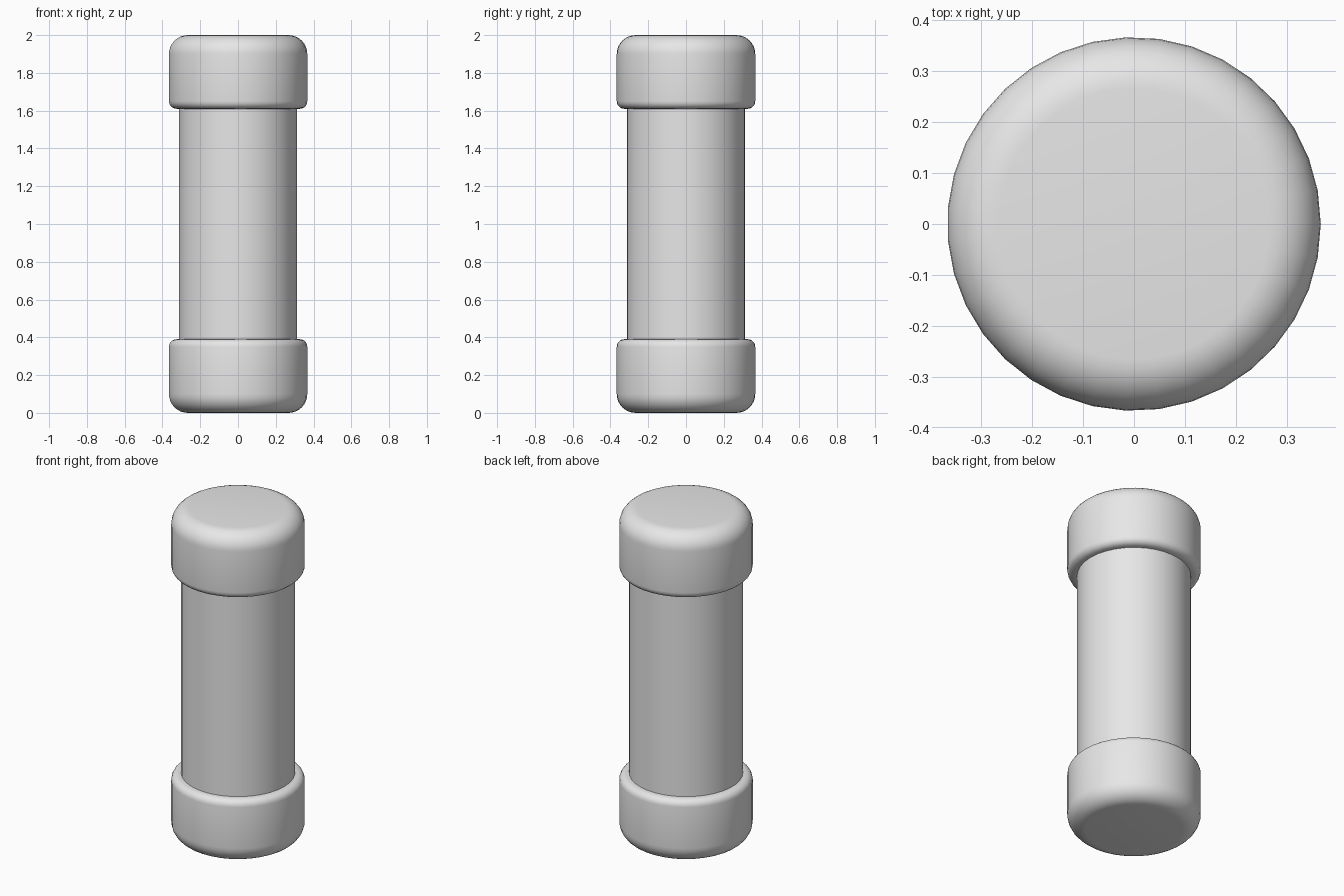
import bpy
import bmesh
import math
from mathutils import Matrix

SIDES = 35
BODY_RADIUS = 0.313
CAP_RADIUS = 0.367
CAP_HEIGHT = 0.39
HEIGHT = 2.0

cube = bpy.data.objects.get("Cube")
if cube:
    bpy.data.objects.remove(cube, do_unlink=True)

grey = bpy.data.materials.new("light_grey")
grey.use_nodes = True
colour = (0.8, 0.8, 0.8, 1)
grey.diffuse_color = colour
grey.node_tree.nodes["Principled BSDF"].inputs["Base Color"].default_value = colour


def round_rim(bm, z, radius, steps):
    """Round off the ring of edges lying at height z."""
    rim = [e for e in bm.edges if all(abs(v.co.z - z) < 1e-4 for v in e.verts)]
    bmesh.ops.bevel(bm, geom=rim, offset=radius, segments=steps,
                    profile=0.5, affect='EDGES')


def cylinder(name, radius, bottom, top, rims=()):
    bm = bmesh.new()
    bmesh.ops.create_cone(bm, cap_ends=True, segments=SIDES,
                          radius1=radius, radius2=radius, depth=top - bottom)
    # A corner points to +x
    turn = Matrix.Rotation(-math.pi / 2, 4, 'Z')
    lift = Matrix.Translation((0, 0, (bottom + top) / 2))
    bmesh.ops.transform(bm, matrix=lift @ turn, verts=bm.verts)
    for z, size, steps in rims:
        round_rim(bm, z, size, steps)
    bmesh.ops.recalc_face_normals(bm, faces=bm.faces)
    mesh = bpy.data.meshes.new(name)
    bm.to_mesh(mesh)
    bm.free()
    mesh.materials.append(grey)
    obj = bpy.data.objects.new(name, mesh)
    bpy.context.collection.objects.link(obj)
    bpy.ops.object.select_all(action='DESELECT')
    obj.select_set(True)
    bpy.context.view_layer.objects.active = obj
    bpy.ops.object.shade_smooth_by_angle(angle=math.radians(40))
    return obj


# Tube between the caps
cylinder("body_tube", BODY_RADIUS, CAP_HEIGHT / 2, HEIGHT - CAP_HEIGHT / 2)

# Caps: wide rounding at the outer end, small rounding at the lip
for name, end, lip in (("bottom_cap", 0, CAP_HEIGHT),
                       ("top_cap", HEIGHT, HEIGHT - CAP_HEIGHT)):
    cylinder(name, CAP_RADIUS, min(end, lip), max(end, lip),
             rims=((end, 0.1, 8), (lip, 0.04, 5)))
